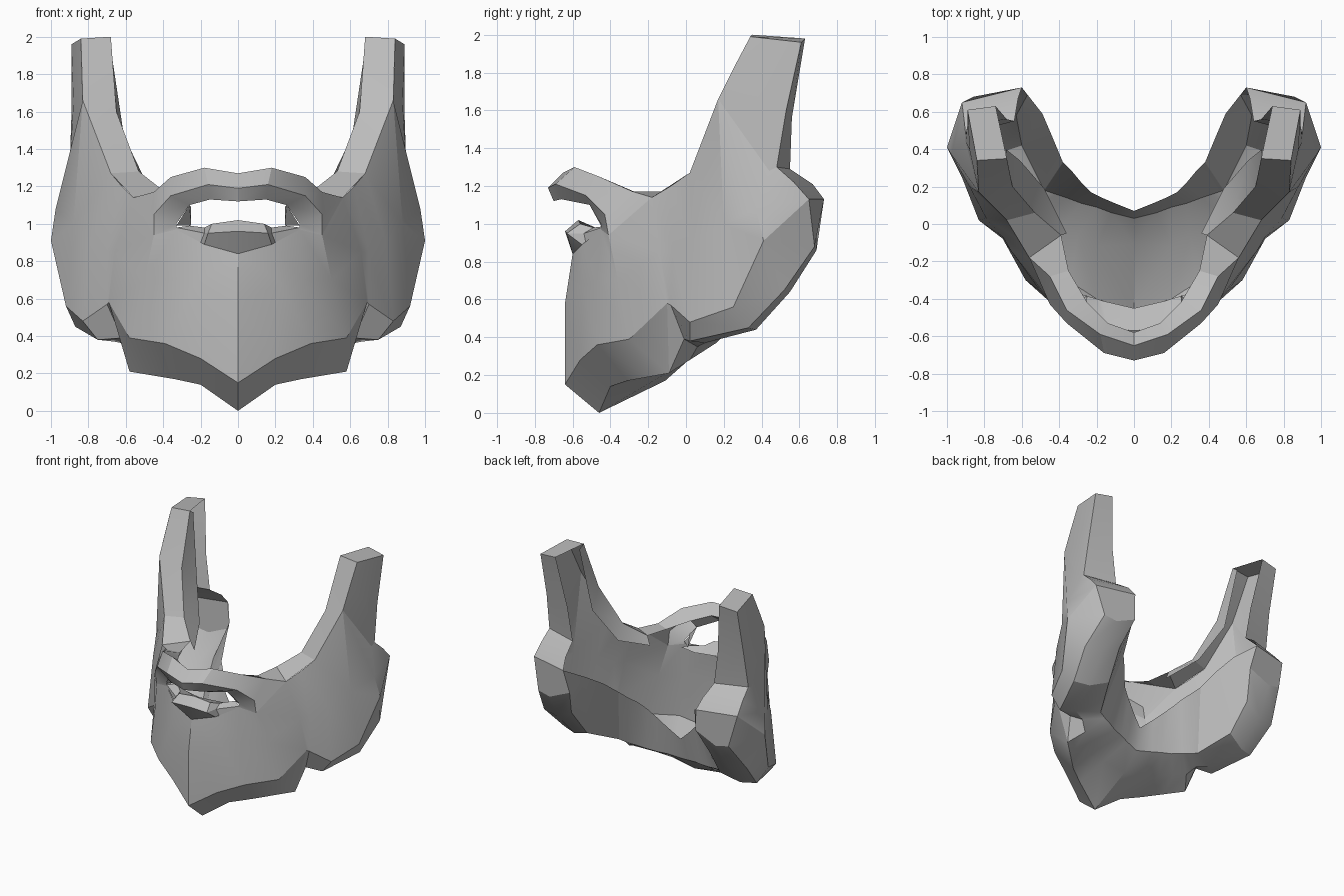
import bpy, bmesh, math

grey = bpy.data.materials.new("beard_grey")
grey.diffuse_color = (0.5, 0.5, 0.5, 1)


def loft(name, rows, closed=False, cap=None, skip=()):
    """Skin rows of points on the right half, then mirror to the left."""
    bm = bmesh.new()
    grid = [[bm.verts.new(p) for p in row] for row in rows]
    n = len(grid[0])
    for j, (a, b) in enumerate(zip(grid, grid[1:])):
        for i in range(n if closed else n - 1):
            k = (i + 1) % n
            if (j, i) not in skip:
                bm.faces.new((a[i], a[k], b[k], b[i]))
    if cap:
        bm.faces.new(grid[-1][cap[0]:cap[1]])
    geom = bm.verts[:] + bm.edges[:] + bm.faces[:]
    bmesh.ops.mirror(bm, geom=geom, axis='X', merge_dist=0.0005)
    bmesh.ops.recalc_face_normals(bm, faces=bm.faces)
    me = bpy.data.meshes.new(name)
    bm.to_mesh(me)
    bm.free()
    me.materials.append(grey)
    ob = bpy.data.objects.new(name, me)
    bpy.context.collection.objects.link(ob)
    bpy.ops.object.select_all(action='DESELECT')
    ob.select_set(True)
    bpy.context.view_layer.objects.active = ob
    bpy.ops.object.shade_smooth_by_angle(angle=math.radians(24))
    return ob


# hollow shell profiles: outer top, outer middle, rim, lower rim,
#                        underside, back lower edge, back upper edge
chin = [
    [(0, -.60, .84), (0, -.64, .58), (0, -.64, .15), (0, -.46, 0),
     (0, -.11, .17), (0, .03, .30), (0, .07, .48)],
    [(.18, -.55, .89), (.23, -.55, .68), (.20, -.56, .28), (.20, -.40, .14),
     (.20, -.12, .20), (.12, .06, .32), (.10, .11, .57)],
    [(.33, -.45, .97), (.34, -.47, .70), (.39, -.47, .36), (.34, -.31, .17),
     (.30, -.06, .24), (.20, .09, .33), (.17, .14, .64)],
    [(.45, -.41, .94), (.50, -.36, .70), (.58, -.30, .39), (.46, -.20, .19),
     (.40, -.02, .26), (.28, .11, .34), (.23, .17, .70)],
    [(.56, -.18, 1.14), (.66, -.14, .85), (.69, -.10, .58), (.58, -.09, .21),
     (.50, .02, .28), (.36, .14, .36), (.28, .22, .76)],
]
jaw = [
    [(.62, -.08, 1.20), (.70, -.07, .85), (.70, -.08, .57), (.62, -.01, .39),
     (.56, .06, .35), (.42, .16, .37), (.33, .28, .81)],
    [(.68, .02, 1.27), (.79, .03, .90), (.83, .02, .48), (.75, .02, .38),
     (.66, .10, .37), (.48, .18, .39), (.38, .33, .86)],
    [(.83, .17, 1.66), (.88, .20, 1.0), (.92, .25, .56), (.87, .33, .45),
     (.75, .37, .44), (.60, .42, .50), (.43, .45, .96)],
    [(.90, .44, 1.28), (.975, .37, 1.08), (1.0, .41, .91), (.92, .52, .65),
     (.78, .55, .64), (.63, .58, .72), (.49, .59, 1.05)],
    [(.90, .48, 1.30), (.91, .57, 1.22), (.92, .65, 1.13), (.86, .68, .88),
     (.75, .69, .86), (.57, .69, .94), (.60, .73, 1.13)],
]
loft("beard_shell", chin + jaw, cap=(2, 7))

# outer sideburn panel
top_front, top_back = (.84, .34, 1.99), (.89, .61, 1.96)
mid_back = (.89, .53, 1.60)
loft("sideburn_panel", [
    [jaw[2][0], jaw[3][0], jaw[4][0]],
    [(.835, .25, 1.82), (.88, .40, 1.65), mid_back],
    [top_front, (.865, .475, 1.975), top_back],
])

# thickness strip along cheek, over the sideburn and down behind the ear
cheek_in, low_in, bend_in, top_in = (
    (.39, -.06, 1.17), (.53, .06, 1.28), (.65, .20, 1.60), (.68, .35, 2.0))
loft("sideburn_edge", [
    [chin[4][0], cheek_in],
    [jaw[1][0], low_in],
    [jaw[2][0], bend_in],
    [top_front, top_in],
    [top_back, (.74, .63, 1.98)],
    [mid_back, (.68, .56, 1.56)],
    [jaw[4][0], (.64, .55, 1.29)],
    [jaw[4][1], (.62, .67, 1.21)],
    [jaw[4][2], jaw[4][6]],
])

# narrow return on the inside of the cheek edge
loft("inner_return", [
    [cheek_in, (.36, -.05, 1.10)],
    [low_in, (.48, .19, 1.20)],
    [bend_in, (.61, .34, 1.47)],
    [top_in, (.685, .40, 1.97)],
])

# moustache arch: lower front, front edge, top, inner edge
loft("moustache", [
    [(0, -.70, 1.12), (0, -.73, 1.19), (0, -.65, 1.27), (0, -.58, 1.20)],
    [(.15, -.66, 1.13), (.16, -.69, 1.21), (.18, -.59, 1.30), (.14, -.53, 1.22)],
    [(.26, -.51, 1.10), (.36, -.53, 1.15), (.36, -.46, 1.25), (.25, -.42, 1.19)],
    [(.33, -.45, 1.0), (.45, -.43, 1.05), (.45, -.28, 1.17), (.35, -.25, 1.16)],
    [chin[2][0], chin[3][0], chin[4][0], cheek_in],
], closed=True, skip={(2, 3), (3, 3)})

# inner wall at the corner of the mouth
loft("mouth_corner", [
    [(.26, -.51, 1.10), (.25, -.40, 1.09)],
    [(.33, -.45, .99), (.25, -.38, .99)],
])

# tuft below the lip
loft("lip_tuft", [
    [(0, -.60, .84), (0, -.64, .96), (0, -.57, 1.02), (0, -.45, .95)],
    [(.18, -.55, .89), (.16, -.63, .95), (.14, -.56, 1.0), (.17, -.41, .95)],
    [(.20, -.53, .90), (.18, -.54, .95), (.18, -.49, .98), (.20, -.40, .95)],
    [chin[2][0], (.33, -.45, .98), (.26, -.41, .99), (.30, -.37, .98)],
], closed=True, skip={(0, 3), (1, 3), (2, 3)})
